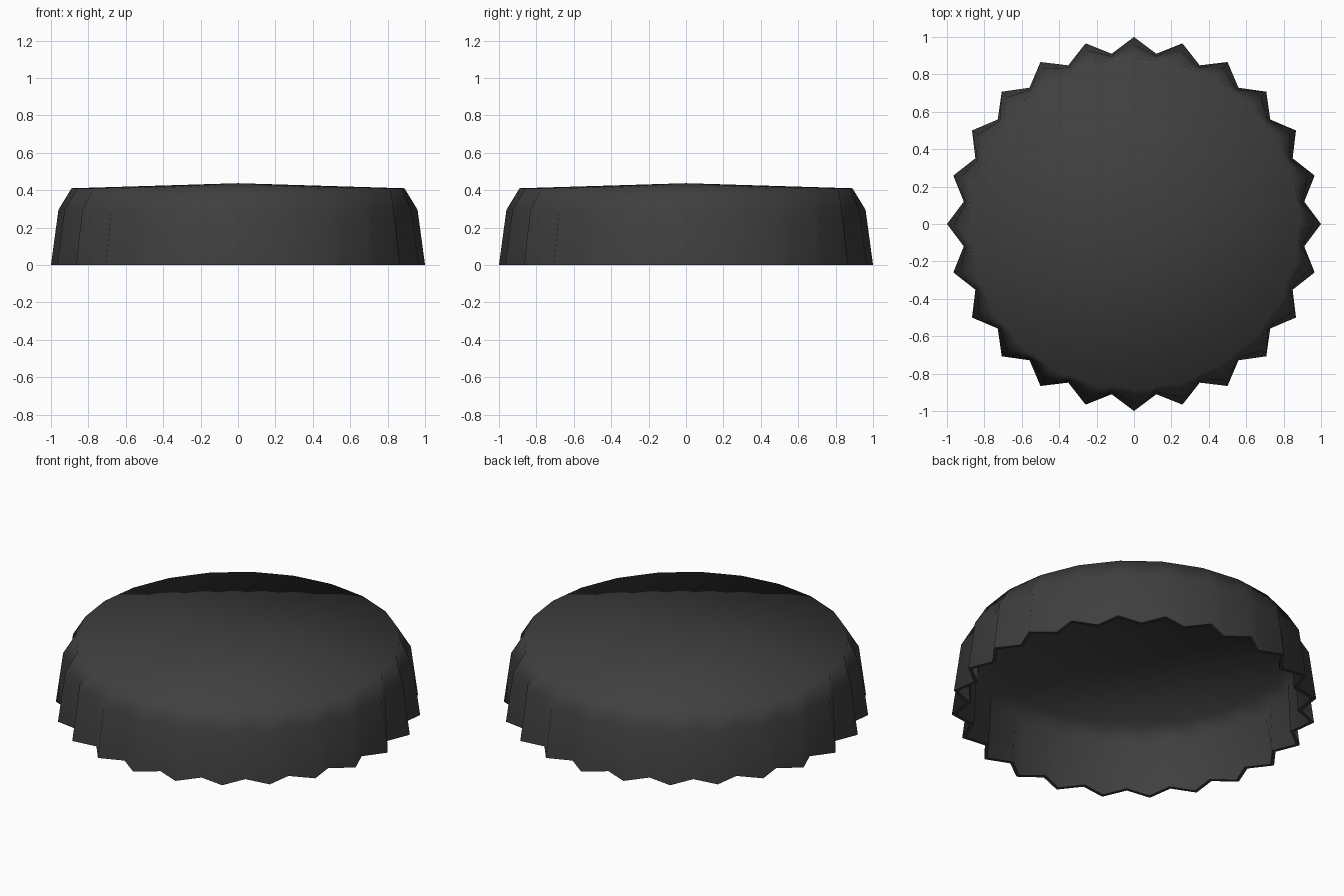
import bpy, bmesh
from math import sin, cos, pi

if "Cube" in bpy.data.objects:
    bpy.data.objects.remove(bpy.data.objects["Cube"])

TEETH = 24
WALL = 0.022
# (tip radius, valley radius, height), from the open rim up to the crown edge
PROFILE = [(1.0, 0.918, 0.0), (0.96, 0.905, 0.295), (0.89, 0.883, 0.41)]
APEX = 0.437

bm = bmesh.new()


def ring(tip, valley, z):
    n = TEETH * 2
    return [bm.verts.new(((valley if i % 2 else tip) * cos(pi * i / TEETH),
                          (valley if i % 2 else tip) * sin(pi * i / TEETH), z))
            for i in range(n)]


def bridge(a, b):
    for i in range(len(a)):
        j = (i + 1) % len(a)
        bm.faces.new((a[i], a[j], b[j], b[i]))


def fan(r, z):
    top = bm.verts.new((0, 0, z))
    for i in range(len(r)):
        bm.faces.new((r[i], r[(i + 1) % len(r)], top))


# outer and inner crimped skirts, each closed by a shallow conical crown
outer = [ring(*p) for p in PROFILE]
inner = [ring(t - WALL, v - WALL, z - (WALL if z > 0.4 else 0)) for t, v, z in PROFILE]
for rings, apex in ((outer, APEX), (inner, APEX - WALL)):
    for a, b in zip(rings, rings[1:]):
        bridge(a, b)
    fan(rings[-1], apex)
# flat lip at the open rim
bridge(outer[0], inner[0])
bmesh.ops.recalc_face_normals(bm, faces=bm.faces[:])

# smooth shading with a crisp lip
for f in bm.faces:
    f.smooth = True
for r in (outer[0], inner[0]):
    for i in range(len(r)):
        bm.edges.get((r[i], r[(i + 1) % len(r)])).smooth = False

mesh = bpy.data.meshes.new("bottle_cap")
bm.to_mesh(mesh)
bm.free()
cap = bpy.data.objects.new("bottle_cap", mesh)
bpy.context.collection.objects.link(cap)

mat = bpy.data.materials.new("dark_metal")
mat.diffuse_color = (0.05, 0.05, 0.05, 1)
mat.use_nodes = True
mat.node_tree.nodes["Principled BSDF"].inputs["Base Color"].default_value = mat.diffuse_color
mesh.materials.append(mat)
